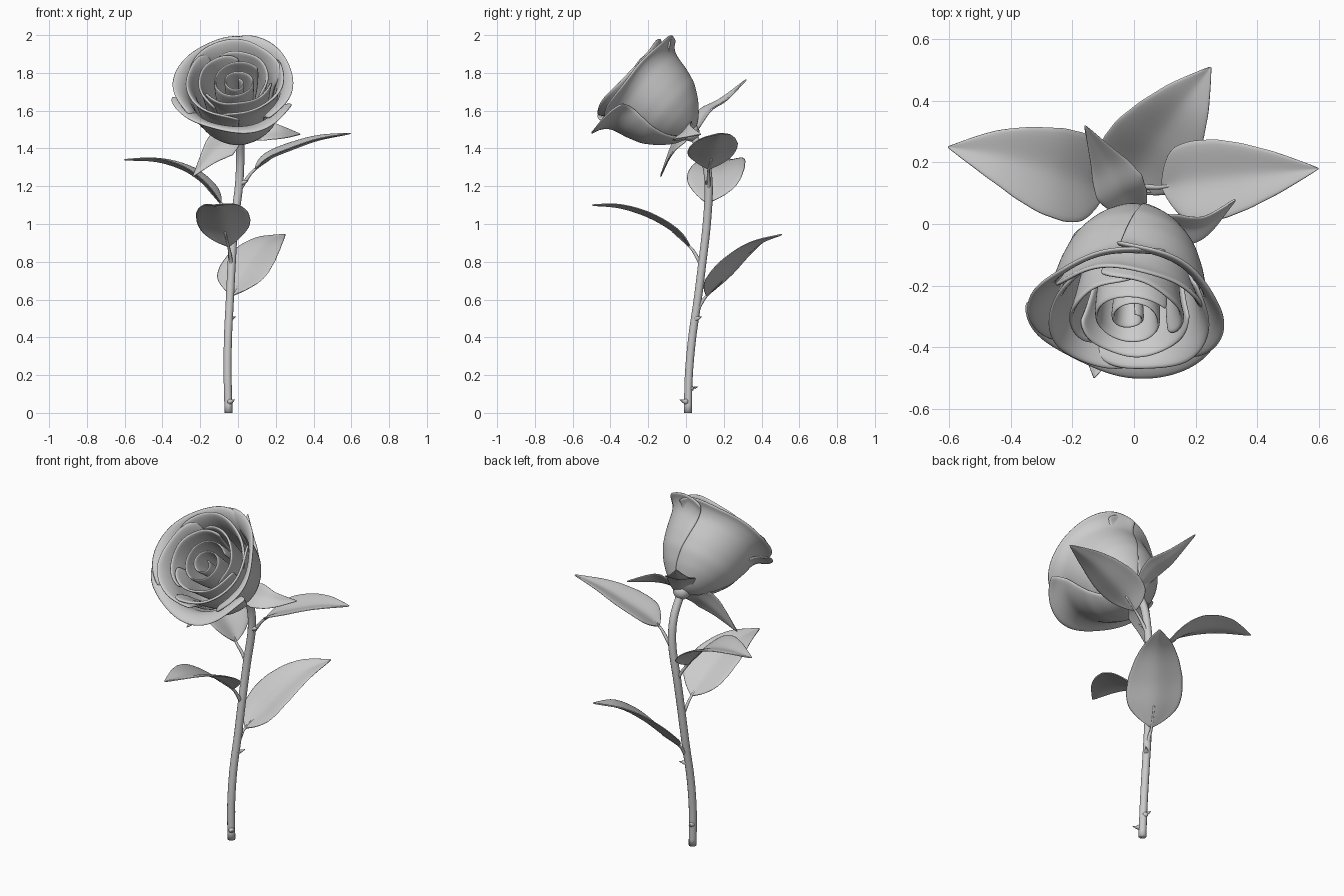
import bpy, bmesh, math
from mathutils import Vector, Matrix

if "Cube" in bpy.data.objects:
    bpy.data.objects.remove(bpy.data.objects["Cube"])


def smooth_path(pts, n):
    """Catmull-Rom samples through a few points."""
    pts = [Vector(p) for p in pts]
    p = [pts[0] * 2 - pts[1]] + pts + [pts[-1] * 2 - pts[-2]]
    out = []
    for i in range(n + 1):
        f = i / n * (len(pts) - 1)
        k = min(int(f), len(pts) - 2)
        t = f - k
        a, b, c, d = p[k:k + 4]
        out.append(0.5 * (2 * b + (c - a) * t + (2 * a - 5 * b + 4 * c - d) * t * t
                          + (3 * b - a - 3 * c + d) * t ** 3))
    return out


def lerp_table(table, x):
    for (x0, y0), (x1, y1) in zip(table, table[1:]):
        if x <= x1:
            return y0 + (y1 - y0) * (x - x0) / (x1 - x0)
    return table[-1][1]


def make_object(name, bm):
    bmesh.ops.recalc_face_normals(bm, faces=bm.faces)
    for f in bm.faces:
        f.smooth = True
    me = bpy.data.meshes.new(name)
    bm.to_mesh(me)
    bm.free()
    ob = bpy.data.objects.new(name, me)
    bpy.context.collection.objects.link(ob)
    return ob


def sheet(name, rows, thickness):
    """Grid of points turned into a thin, soft-edged sheet."""
    bm = bmesh.new()
    g = [[bm.verts.new(p) for p in row] for row in rows]
    for a, b in zip(g, g[1:]):
        for j in range(len(a) - 1):
            bm.faces.new((a[j], a[j + 1], b[j + 1], b[j]))
    ob = make_object(name, bm)
    m = ob.modifiers.new("thickness", 'SOLIDIFY')
    m.thickness, m.offset = thickness, 0
    soft = ob.modifiers.new("soft", 'SUBSURF')
    soft.levels = soft.render_levels = 1
    return ob


def tube(name, pts, r0, r1, n=24, sides=12):
    path = smooth_path(pts, n)
    bm = bmesh.new()
    rings = []
    for i, c in enumerate(path):
        t = (path[min(i + 1, n)] - path[max(i - 1, 0)]).normalized()
        u = t.orthogonal() if abs(t.y) > 0.95 else t.cross(Vector((0, 1, 0)))
        u.normalize()
        w = t.cross(u)
        r = r0 + (r1 - r0) * i / n
        rings.append([bm.verts.new(c + r * (u * math.cos(a) + w * math.sin(a)))
                      for a in (2 * math.pi * k / sides for k in range(sides))])
    for a, b in zip(rings, rings[1:]):
        for k in range(sides):
            bm.faces.new((a[k], a[(k + 1) % sides], b[(k + 1) % sides], b[k]))
    bm.faces.new(rings[0])
    bm.faces.new(rings[-1])
    return make_object(name, bm)


# Stem
stem_pts = [(-.05, .01, 0), (-.055, .015, .2), (-.053, .033, .4), (-.043, .062, .6),
            (-.033, .087, .8), (-.02, .11, 1.0), (.005, .12, 1.2), (.012, .098, 1.35),
            (.01, .03, 1.48)]
tube("stem", stem_pts, .021, .022, 40)

# Thorns
for i, (x, y, z, dx, dy) in enumerate([(-.05, .045, .5, .7, .7), (-.053, .012, .13, -.2, 1),
                                       (-.05, .01, .06, .6, -.8), (.005, .12, 1.22, .9, -.3)]):
    d = Vector((dx, dy, 0)).normalized()
    c = Vector((x, y, z)) + d * .012
    tube(f"thorn_{i + 1}", [c, c + d * .018 + Vector((0, 0, .002)), c + d * .042 + Vector((0, 0, .01))],
         .018, .001, 5, 8)

# Leaves and sepals share one blade builder
LEAF = [(0, .03), (.05, .32), (.12, .62), (.22, .9), (.35, 1), (.5, .97), (.65, .8),
        (.8, .53), (.92, .23), (1, .01)]
SEPAL = [(0, .35), (.2, .8), (.4, 1), (.6, .8), (.8, .42), (1, .02)]


def blade(name, pts, side, width, table, fold):
    n, m = 20, 4
    path = smooth_path(pts, n)
    rows = []
    for i, c in enumerate(path):
        t = (path[min(i + 1, n)] - path[max(i - 1, 0)]).normalized()
        s = Vector(side)
        s = (s - t * s.dot(t)).normalized()
        nrm = s.cross(t)
        if nrm.z < 0:
            nrm = -nrm
        w = width / 2 * lerp_table(table, i / n)
        rows.append([c + s * w * q + nrm * fold * w * (abs(q) ** 1.3 - .3 * q ** 4)
                     for q in (k / m for k in range(-m, m + 1))])
    sheet(name, rows, .008)


leaves = {
    "front": ([(-.05, .02, .88), (-.07, -.07, .96), (-.085, -.2, 1.035), (-.1, -.35, 1.085),
               (-.13, -.5, 1.1)], (1, 0, 0), .29, (-.033, .087, .77)),
    "back": ([(-.03, .11, .62), (.02, .19, .70), (.08, .28, .80), (.16, .39, .895),
              (.25, .51, .945)], (.82, -.5, -.1), .31, (-.045, .055, .53)),
    "left": ([(-.09, .11, 1.11), (-.17, .14, 1.2), (-.28, .175, 1.28), (-.43, .22, 1.33),
              (-.605, .25, 1.34)], (.15, 1, 0), .30, (-.018, .11, 1.0)),
    "right": ([(.09, .12, 1.29), (.17, .135, 1.345), (.29, .15, 1.395), (.43, .165, 1.445),
               (.6, .18, 1.48)], (0, 1, .12), .27, (.002, .12, 1.17)),
}
for key, (pts, side, width, root) in leaves.items():
    blade("leaf_" + key, pts, side, width, LEAF, .28)
    a, b = Vector(root), Vector(pts[0])
    tube("leaf_stalk_" + key, [a, a.lerp(b, .5) + Vector((0, 0, .008)), b, pts[1]], .011, .005, 12, 8)

blade("sepal_right", [(.03, .02, 1.47), (.12, -.01, 1.485), (.22, -.005, 1.485), (.33, .08, 1.475)],
      (0, .7, .7), .15, SEPAL, .2)
blade("sepal_front", [(0, .01, 1.455), (-.07, -.04, 1.43), (-.14, -.08, 1.37), (-.24, -.135, 1.25)],
      (.75, -.1, -.6), .17, SEPAL, .2)
blade("sepal_back", [(.015, .05, 1.49), (-.04, .11, 1.59), (-.09, .2, 1.65), (-.16, .32, 1.765)],
      (.85, .4, 0), .17, SEPAL, .25)

# Bloom frame: tilted forward
base = Vector((.01, .03, 1.48))
axis = Vector((-.03, -.335, .29)).normalized()
ux = Vector((1, 0, 0))
ux = (ux - axis * ux.dot(axis)).normalized()
uy = axis.cross(ux)


def bloom(r, a, h):
    return base + (ux * math.cos(a) + uy * math.sin(a)) * r + axis * h


# Calyx cup under the bloom
bm = bmesh.new()
bmesh.ops.create_uvsphere(bm, u_segments=20, v_segments=12, radius=.048)
bm.transform(Matrix.Translation(base + axis * .008))
make_object("calyx", bm)

# Petals: patches of the bloom's cup profile with a rolled lip
CUP = [(0, .02), (.02, .07), (.05, .108), (.1, .156), (.17, .202), (.25, .228), (.33, .245),
       (.4, .254), (.5, .26)]


def petal(name, ang, half, k, height, flare, curl, twist, thick=.014):
    nu, nv = 22, 18
    rows = []
    for j in range(nv + 1):
        v = j / nv
        row = []
        for i in range(nu + 1):
            u = i / nu * 2 - 1
            h = height * v * (1 - .10 * abs(u) ** 4 + .012 * math.cos(7 * u))
            a = math.radians(ang + u * half * (.72 + .28 * math.sin(v * math.pi / 2)))
            q = max(0, (v - .74) / .26)
            r = k * lerp_table(CUP, h) * (1 + twist * u)
            r += flare * q ** 1.7 * (1 + .2 * math.cos(5 * u + ang))
            row.append(bloom(r, a, h - curl * q ** 3))
        rows.append(row)
    sheet(name, rows, thick)


layers = [  # name, start angle, half width, scale, height, flare, curl, twist
    ("outer", 22, 76, 1.0, .462, .058, .032, .03),
    ("middle", 80, 76, .88, .475, .034, .018, .05),
    ("inner", 40, 78, .66, .46, .014, .008, .09),
]
for nm, start, half, k, h, fl, cu, tw in layers:
    for i in range(3):
        low = nm == "outer" and i == 2
        petal(f"{nm}_petal_{i + 1}", start + 120 * i, half, k * (1.03 if low else 1),
              h - (.03 if low else 0), fl + (.02 if low else 0), cu, tw)

# Rolled heart of the bloom: one spiral sheet
rows = []
for j in range(9):
    v = j / 8
    row = []
    for i in range(91):
        t = i / 90
        a = -t * 2.1 * 2 * math.pi + 1.2
        r = (.012 + .113 * t) * (.75 + .3 * math.sin(v * 2.2)) + .012 * v ** 4
        top = .43 + .02 * t + .006 * math.sin(a * 1.5)
        # the heart sits slightly low in the cup, as seen from the front
        row.append(bloom(r, a, .14 + (top - .14) * v) - uy * .015 * v + ux * .012 * v)
    rows.append(row)
sheet("heart_petals", rows, .012)
